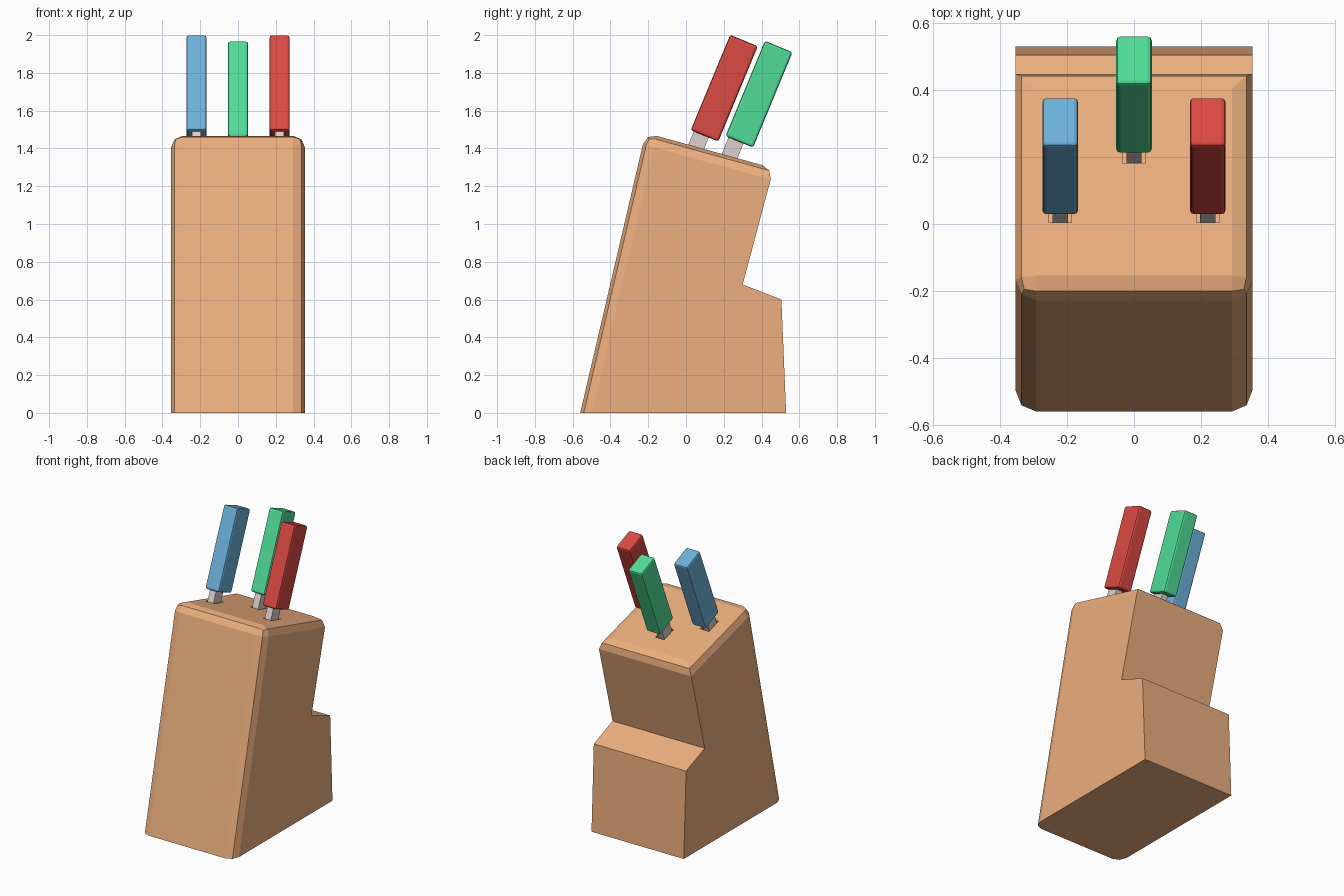
import bpy, bmesh, math
from mathutils import Vector, Matrix

if "Cube" in bpy.data.objects:
    bpy.data.objects.remove(bpy.data.objects["Cube"])

TILT = math.radians(-22.5)


def material(name, rgb):
    m = bpy.data.materials.new(name)
    m.diffuse_color = (*rgb, 1)
    m.use_nodes = True
    m.node_tree.nodes["Principled BSDF"].inputs["Base Color"].default_value = m.diffuse_color
    return m


def make_object(name, bm, mat=None):
    bmesh.ops.recalc_face_normals(bm, faces=bm.faces)
    me = bpy.data.meshes.new(name)
    bm.to_mesh(me)
    bm.free()
    ob = bpy.data.objects.new(name, me)
    bpy.context.collection.objects.link(ob)
    if mat:
        me.materials.append(mat)
    return ob


def tilted_box(name, size, base, z0, mat=None, bevel=0):
    """Box along the knife axis, starting z0 along the axis from base."""
    bm = bmesh.new()
    bmesh.ops.create_cube(bm, size=1)
    bmesh.ops.scale(bm, vec=size, verts=bm.verts)
    bmesh.ops.translate(bm, vec=(0, 0, z0 + size[2] / 2), verts=bm.verts)
    if bevel:
        bmesh.ops.bevel(bm, geom=bm.edges[:], offset=bevel, segments=2,
                        profile=0.5, affect='EDGES')
    bm.transform(Matrix.Translation(base) @ Matrix.Rotation(TILT, 4, 'X'))
    return make_object(name, bm, mat)


wood = material("wood", (0.84, 0.43, 0.21))
steel = material("steel", (0.72, 0.64, 0.62))

# Block: side profile extruded across x
profile = [(-0.56, 0), (0.53, 0), (0.505, 0.6), (0.30, 0.68),
           (0.464, 1.295), (-0.214, 1.483)]
bm = bmesh.new()
left = [bm.verts.new((-0.354, y, z)) for y, z in profile]
right = [bm.verts.new((0.354, y, z)) for y, z in profile]
bm.faces.new(left)
bm.faces.new(right[::-1])
for i in range(len(profile)):
    j = (i + 1) % len(profile)
    bm.faces.new((left[i], left[j], right[j], right[i]))

# Rounded rim of the top and rounded front side edges
rim = {4, 5}
edges = []
for e in bm.edges:
    ids = {v.index for v in e.verts}
    a, b = [(left + right).index(v) % 6 for v in e.verts]
    if {a, b} <= rim or {a, b} == {0, 5}:
        edges.append(e)
bmesh.ops.bevel(bm, geom=edges, offset=0.062, segments=2, profile=0.5,
                affect='EDGES')
block = make_object("knife_block", bm, wood)

# Knives: handle, blade stub and the slot cut for each
knives = [("blue", -0.22, 0.098, 1.467, (0.156, 0.445, 0.708)),
          ("green", 0.0, 0.282, 1.435, (0.08, 0.72, 0.305)),
          ("red", 0.22, 0.098, 1.467, (0.71, 0.067, 0.054))]
for name, x, y, z, rgb in knives:
    base = Vector((x, y, z))
    tilted_box(name + "_handle", (0.106, 0.158, 0.546), base, 0,
               material(name, rgb), bevel=0.012)
    tilted_box(name + "_blade", (0.046, 0.086, 0.24), base + Vector((0, -0.02, 0)),
               -0.22, steel)
    slot = tilted_box(name + "_slot_cutter", (0.068, 0.11, 0.26),
                      base + Vector((0, -0.015, 0)), -0.2)
    slot.hide_render = True
    slot.hide_viewport = True
    cut = block.modifiers.new(name + "_slot", 'BOOLEAN')
    cut.operation = 'DIFFERENCE'
    cut.solver = 'EXACT'
    cut.object = slot
